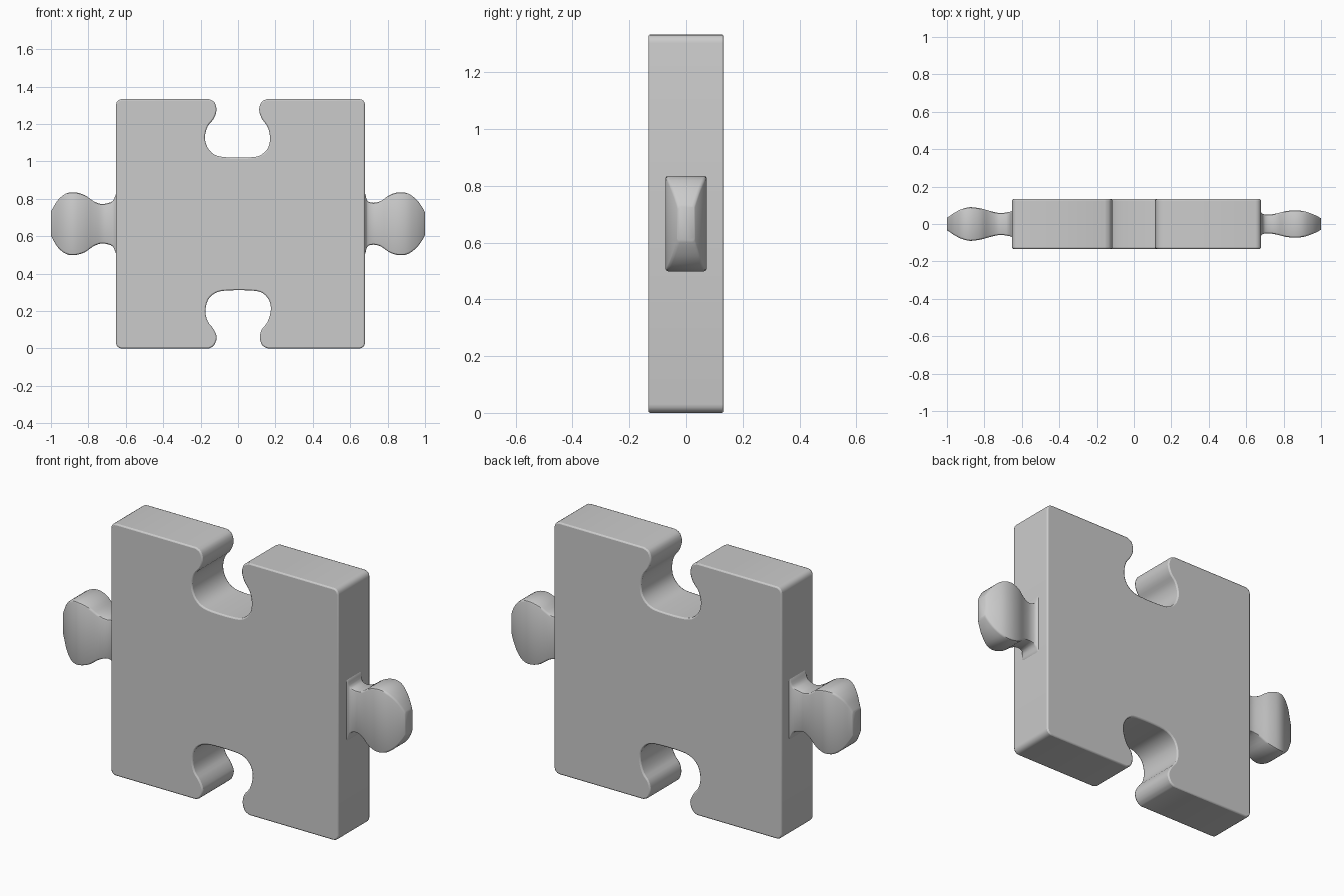
import bpy, bmesh, math

if "Cube" in bpy.data.objects:
    bpy.data.objects.remove(bpy.data.objects["Cube"])

MID_Z = 0.667
HALF_Y = 0.133


def spline(pts, steps=3):
    # Catmull-Rom curve through the given points
    out = []
    n = len(pts)
    for i in range(n - 1):
        p = [pts[max(i - 1, 0)], pts[i], pts[i + 1], pts[min(i + 2, n - 1)]]
        for s in range(steps):
            t = s / steps
            out.append(tuple(0.5 * (2 * b + (c - a) * t + (2 * a - 5 * b + 4 * c - d) * t * t
                                    + (3 * b - a - 3 * c + d) * t ** 3)
                             for a, b, c, d in zip(*p)))
    out.append(tuple(pts[-1]))
    return out


def corner(cx, cz, start, r=0.03, n=4):
    # quarter-circle corner, anticlockwise from the start angle
    return [(cx + r * math.cos(math.radians(start + 90 * i / n)),
             cz + r * math.sin(math.radians(start + 90 * i / n))) for i in range(n + 1)]


def finish(bm, name, angle):
    bmesh.ops.recalc_face_normals(bm, faces=bm.faces)
    me = bpy.data.meshes.new(name)
    bm.to_mesh(me)
    bm.free()
    ob = bpy.data.objects.new(name, me)
    bpy.context.collection.objects.link(ob)
    bpy.ops.object.select_all(action='DESELECT')
    bpy.context.view_layer.objects.active = ob
    ob.select_set(True)
    bpy.ops.object.shade_smooth_by_angle(angle=math.radians(angle))
    return ob


# Body outline: square with a keyhole notch in the bottom and the top edge
bottom_notch = [(-0.155, 0), (-0.128, 0.018), (-0.114, 0.06), (-0.132, 0.105), (-0.162, 0.145),
                (-0.174, 0.2), (-0.16, 0.26), (-0.12, 0.297), (-0.06, 0.31), (0.07, 0.31),
                (0.13, 0.297), (0.168, 0.255), (0.175, 0.2), (0.157, 0.14), (0.126, 0.1),
                (0.117, 0.055), (0.131, 0.015), (0.16, 0)]
top_notch = [(0.155, 1.333), (0.125, 1.317), (0.113, 1.275), (0.128, 1.228), (0.158, 1.185),
             (0.171, 1.13), (0.162, 1.075), (0.125, 1.036), (0.07, 1.022), (-0.06, 1.022),
             (-0.125, 1.036), (-0.163, 1.075), (-0.177, 1.13), (-0.162, 1.188), (-0.13, 1.228),
             (-0.115, 1.275), (-0.127, 1.317), (-0.155, 1.333)]
r = 0.03
outline = (corner(-0.652 + r, r, 180) + spline(bottom_notch) + corner(0.679 - r, r, 270)
           + corner(0.679 - r, 1.333 - r, 0) + spline(top_notch)
           + corner(-0.652 + r, 1.333 - r, 90))

bm = bmesh.new()
face = bm.faces.new([bm.verts.new((x, -HALF_Y, z)) for x, z in outline])
ext = bmesh.ops.extrude_face_region(bm, geom=[face])
bmesh.ops.translate(bm, vec=(0, 2 * HALF_Y, 0),
                    verts=[v for v in ext["geom"] if isinstance(v, bmesh.types.BMVert)])
body = finish(bm, "puzzle_body", 35)
bev = body.modifiers.new("rim", 'BEVEL')
bev.width = 0.007
bev.segments = 2
bev.limit_method = 'ANGLE'
bev.angle_limit = math.radians(60)


# Knobs: rounded rectangular sections (x, half depth, half height) along x
def knob(name, stations):
    bm = bmesh.new()
    rings = []
    for x, hy, hz in spline(stations, 3):
        c = 0.01
        sec = []
        for sy, sz, a in ((1, 1, 0), (-1, 1, 90), (-1, -1, 180), (1, -1, 270)):
            sec += [(sy * (hy - c) + y, sz * (hz - c) + z) for y, z in corner(0, 0, a, c, 2)]
        rings.append([bm.verts.new((x, y, MID_Z + z)) for y, z in sec])
    n = len(rings[0])
    for a, b in zip(rings, rings[1:]):
        for i in range(n):
            bm.faces.new((a[i], a[(i + 1) % n], b[(i + 1) % n], b[i]))
    bm.faces.new(rings[0])
    bm.faces.new(rings[-1])
    return finish(bm, name, 40)


knob("right_knob", [(0.67, 0.07, 0.17), (0.681, 0.062, 0.158), (0.692, 0.053, 0.122),
                    (0.725, 0.05, 0.112), (0.765, 0.057, 0.122), (0.81, 0.068, 0.153),
                    (0.86, 0.073, 0.168), (0.91, 0.068, 0.161), (0.955, 0.053, 0.128),
                    (0.985, 0.039, 0.088), (1.0, 0.03, 0.06)])
knob("left_knob", [(-0.645, 0.072, 0.17), (-0.654, 0.069, 0.155), (-0.67, 0.064, 0.121),
                   (-0.705, 0.059, 0.108), (-0.735, 0.061, 0.106), (-0.775, 0.071, 0.122),
                   (-0.82, 0.083, 0.153), (-0.875, 0.09, 0.168), (-0.92, 0.08, 0.161),
                   (-0.96, 0.06, 0.13), (-0.985, 0.043, 0.092), (-1.0, 0.034, 0.064)])
